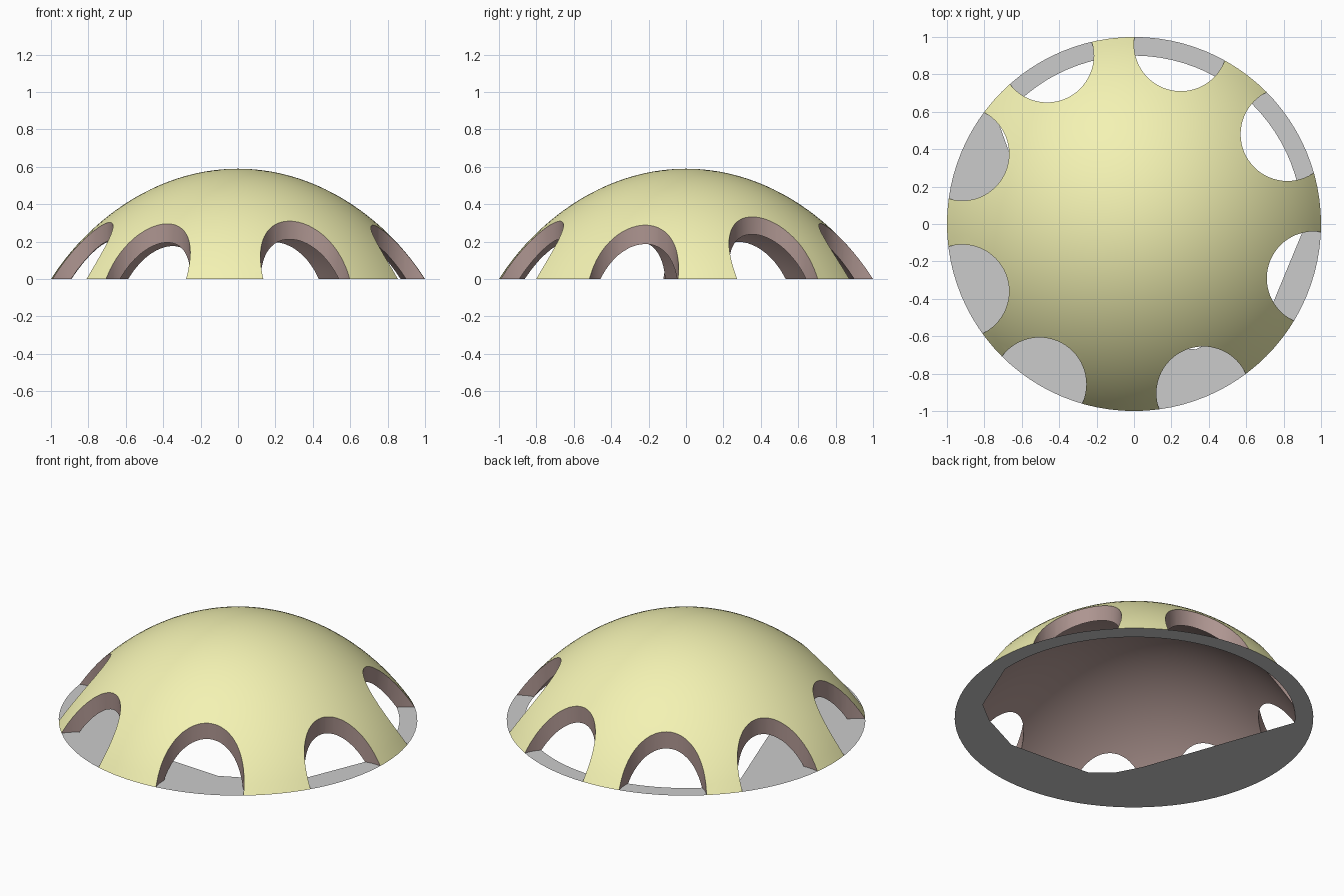
import bpy, bmesh
from math import sin, cos, pi, radians, sqrt
from mathutils import Vector

if "Cube" in bpy.data.objects:
    bpy.data.objects.remove(bpy.data.objects["Cube"])

H, INNER, HOLE_R, SEG = 0.59, 0.9, 0.25, 96


def material(name, rgb):
    m = bpy.data.materials.new(name)
    m.diffuse_color = (*rgb, 1)
    m.use_nodes = True
    m.node_tree.nodes["Principled BSDF"].inputs["Base Color"].default_value = m.diffuse_color
    return m


def add_object(name, bm):
    me = bpy.data.meshes.new(name)
    bm.to_mesh(me)
    bm.free()
    ob = bpy.data.objects.new(name, me)
    bpy.context.collection.objects.link(ob)
    return ob


def dome_z(r):
    """Height of the outer dome surface at radius r."""
    R = (1 + H * H) / (2 * H)
    sphere = sqrt(max(R * R - r * r, 0)) - R + H
    return 0.65 * sphere + 0.35 * H * (1 - r * r)


yellow = material("outer_yellow", (0.90, 0.89, 0.45))
brown = material("inner_brown", (0.42, 0.30, 0.28))

# Dome shell: closed outer + inner profile spun round z
N = 28
outer = [(i / N, dome_z(i / N)) for i in range(N + 1)]
outer[-1] = (1, 0)
profile = outer + [(r * INNER, z * INNER) for r, z in reversed(outer)]
bm = bmesh.new()
vs = [bm.verts.new((r, 0, z)) for r, z in profile]
es = [bm.edges.new(p) for p in zip(vs, vs[1:])]
bmesh.ops.spin(bm, geom=vs + es, cent=(0, 0, 0), axis=(0, 0, 1),
               angle=2 * pi, steps=SEG)
bmesh.ops.remove_doubles(bm, verts=bm.verts[:], dist=1e-4)
bmesh.ops.recalc_face_normals(bm, faces=bm.faces[:])
shell = add_object("dome_shell", bm)

# Vertical cylinders that cut the eight arched openings
centers = [(-0.465, 0.90), (0.25, 0.96), (0.82, 0.48), (0.96, -0.29),
           (0.37, -0.905), (-0.505, -0.857), (-0.918, -0.36), (-0.918, 0.375)]
bm = bmesh.new()
for x, y in centers:
    made = bmesh.ops.create_cone(bm, cap_ends=True, segments=64, radius1=HOLE_R,
                                 radius2=HOLE_R, depth=1.4)
    bmesh.ops.translate(bm, verts=made["verts"], vec=(x, y, 0.3))
cutter = add_object("opening_cutter", bm)
mod = shell.modifiers.new("openings", "BOOLEAN")
mod.operation, mod.solver, mod.object = "DIFFERENCE", "EXACT", cutter
cut = bpy.data.meshes.new_from_object(
    shell.evaluated_get(bpy.context.evaluated_depsgraph_get()))
shell.modifiers.clear()
bpy.data.objects.remove(cutter)

# Drop the underside (the base plate covers it) and colour outside / inside
bm = bmesh.new()
bm.from_mesh(cut)
under = [f for f in bm.faces if all(abs(v.co.z) < 1e-3 for v in f.verts)]
bmesh.ops.delete(bm, geom=under, context="FACES")
for f in bm.faces:
    on_top = all(abs(v.co.z - dome_z(v.co.xy.length)) < 0.012 for v in f.verts)
    f.material_index = 0 if on_top else 1
bm.to_mesh(cut)
bm.free()
shell.data = cut
cut.materials.clear()
cut.materials.append(yellow)
cut.materials.append(brown)
bm = bmesh.new()
bm.from_mesh(cut)
for f in bm.faces:
    on_top = all(abs(v.co.z - dome_z(v.co.xy.length)) < 0.012 for v in f.verts)
    f.material_index = 0 if on_top else 1
bm.to_mesh(cut)
bm.free()
bpy.context.view_layer.objects.active = shell
shell.select_set(True)
bpy.ops.object.shade_smooth_by_angle(angle=radians(30))

# Flat base plate: disc with an irregular floor opening
rim = [(cos(2 * pi * i / SEG), sin(2 * pi * i / SEG)) for i in range(SEG)]
arc = [(0.9 * cos(radians(a)), 0.9 * sin(radians(a))) for a in range(-3, 142, 4)]
floor_edge = arc + [(-0.72, 0.53), (-0.39, -0.39), (-0.31, -0.54), (-0.2, -0.63),
                    (0.0, -0.65), (0.33, -0.67), (0.6, -0.54), (0.74, -0.43)]
bm = bmesh.new()
edges = []
for loop in (rim, floor_edge):
    vs = [bm.verts.new((x, y, 0)) for x, y in loop]
    edges += [bm.edges.new((vs[i - 1], vs[i])) for i in range(len(vs))]
bmesh.ops.triangle_fill(bm, edges=edges, use_beauty=True, normal=Vector((0, 0, 1)))
add_object("base_plate", bm)
